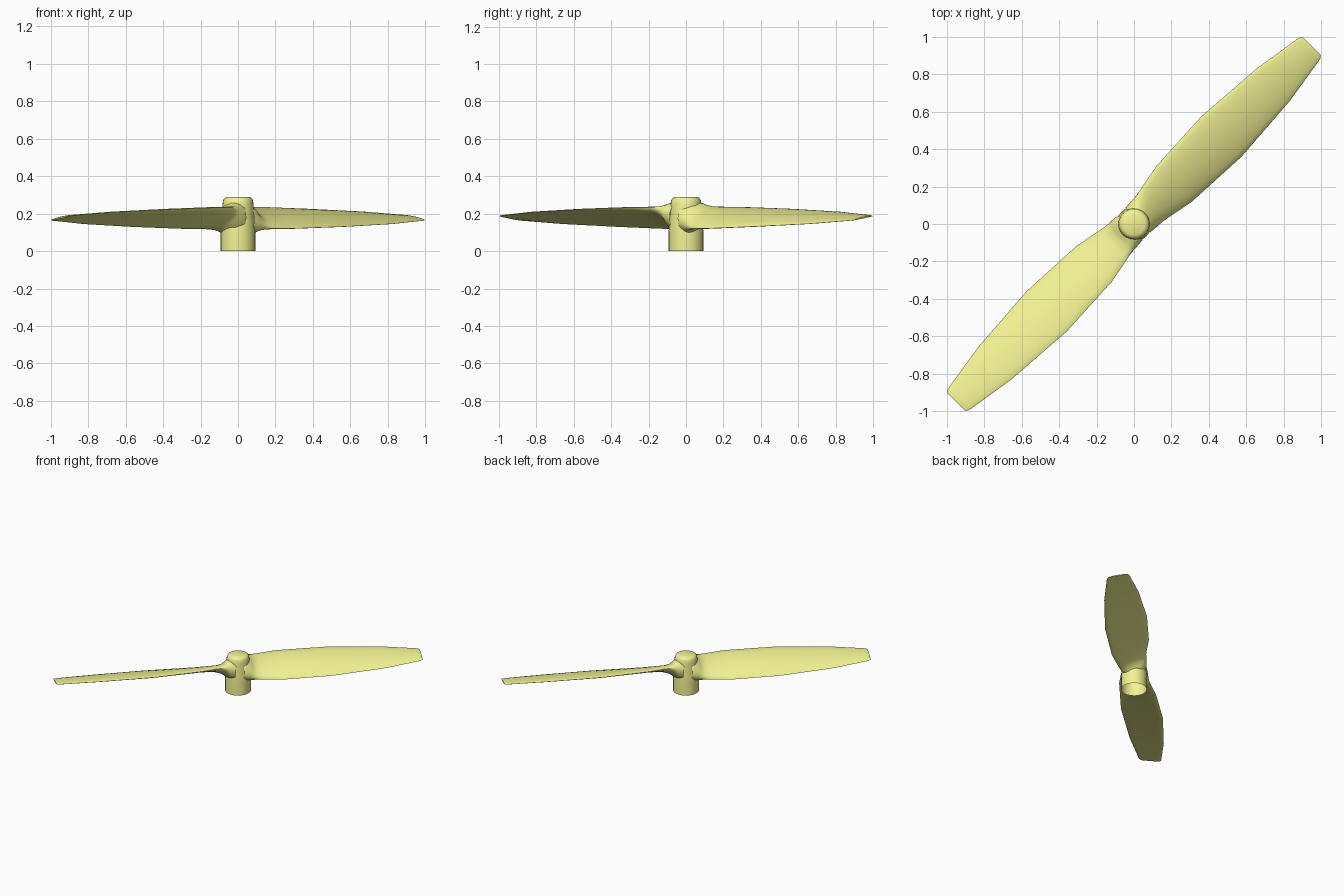
import bpy, bmesh, math
from mathutils import Vector

if "Cube" in bpy.data.objects:
    bpy.data.objects.remove(bpy.data.objects["Cube"])

yellow = bpy.data.materials.new("yellow_plastic")
yellow.diffuse_color = (0.9, 0.9, 0.3, 1)
yellow.use_nodes = True
yellow.node_tree.nodes["Principled BSDF"].inputs["Base Color"].default_value = yellow.diffuse_color


def loft(name, rings, cap_end=True):
    """Skin a row of closed rings of points into one smooth object."""
    bm = bmesh.new()
    rows = [[bm.verts.new(p) for p in ring] for ring in rings]
    n = len(rows[0])
    for a, b in zip(rows, rows[1:]):
        for i in range(n):
            j = (i + 1) % n
            bm.faces.new((a[i], a[j], b[j], b[i]))
    if cap_end:
        bm.faces.new(rows[-1])
    bmesh.ops.recalc_face_normals(bm, faces=bm.faces)
    mesh = bpy.data.meshes.new(name)
    bm.to_mesh(mesh)
    bm.free()
    mesh.materials.append(yellow)
    obj = bpy.data.objects.new(name, mesh)
    bpy.context.collection.objects.link(obj)
    bpy.ops.object.select_all(action='DESELECT')
    obj.select_set(True)
    bpy.context.view_layer.objects.active = obj
    bpy.ops.object.shade_smooth_by_angle(angle=math.radians(45))
    return obj


# Hub: tapered sleeve, open underneath, rounded at the top
hub_profile = [(.093, 0), (.093, .1), (.09, .15), (.085, .2), (.083, .25),
               (.08, .27), (.073, .283), (.06, .29)]
SEG = 24
loft("hub", [[(r * math.cos(2 * math.pi * i / SEG), r * math.sin(2 * math.pi * i / SEG), z)
              for i in range(SEG)] for r, z in hub_profile])

# Blade stations: radius, half chord, half rise of the chord, half thickness, camber
stations = [
    (.03, .080, .052, .088, 0),
    (.075, .090, .053, .072, 0),
    (.095, .094, .054, .052, .002),
    (.12, .099, .055, .035, .004),
    (.16, .107, .056, .024, .007),
    (.30, .134, .056, .018, .010),
    (.66, .152, .046, .015, .010),
    (1.05, .124, .031, .011, .008),
    (1.31, .083, .014, .007, .004),
    (1.33, .078, .012, .006, .003),
    (1.343, .068, .010, .004, .002),
]
OUT = Vector((1, 1, 0)).normalized()
SIDE = Vector((-1, 1, 0)).normalized()
UP = Vector((0, 0, 1))
MID_Z = .177


def section(r, half, rise, thick, camber, n=20):
    chord = SIDE * half + UP * rise
    normal = (UP * half - SIDE * rise).normalized()
    ring = []
    for i in range(n):
        a = 2 * math.pi * i / n
        c, s = math.cos(a), math.sin(a)
        ring.append(OUT * r + UP * MID_Z + chord * c
                    + normal * (thick * s + camber * (1 - c * c)))
    return ring


# Two identical twisted blades, half a turn apart
for k, name in enumerate(("blade_right", "blade_left")):
    blade = loft(name, [section(*s) for s in stations])
    blade.rotation_euler.z = k * math.pi
